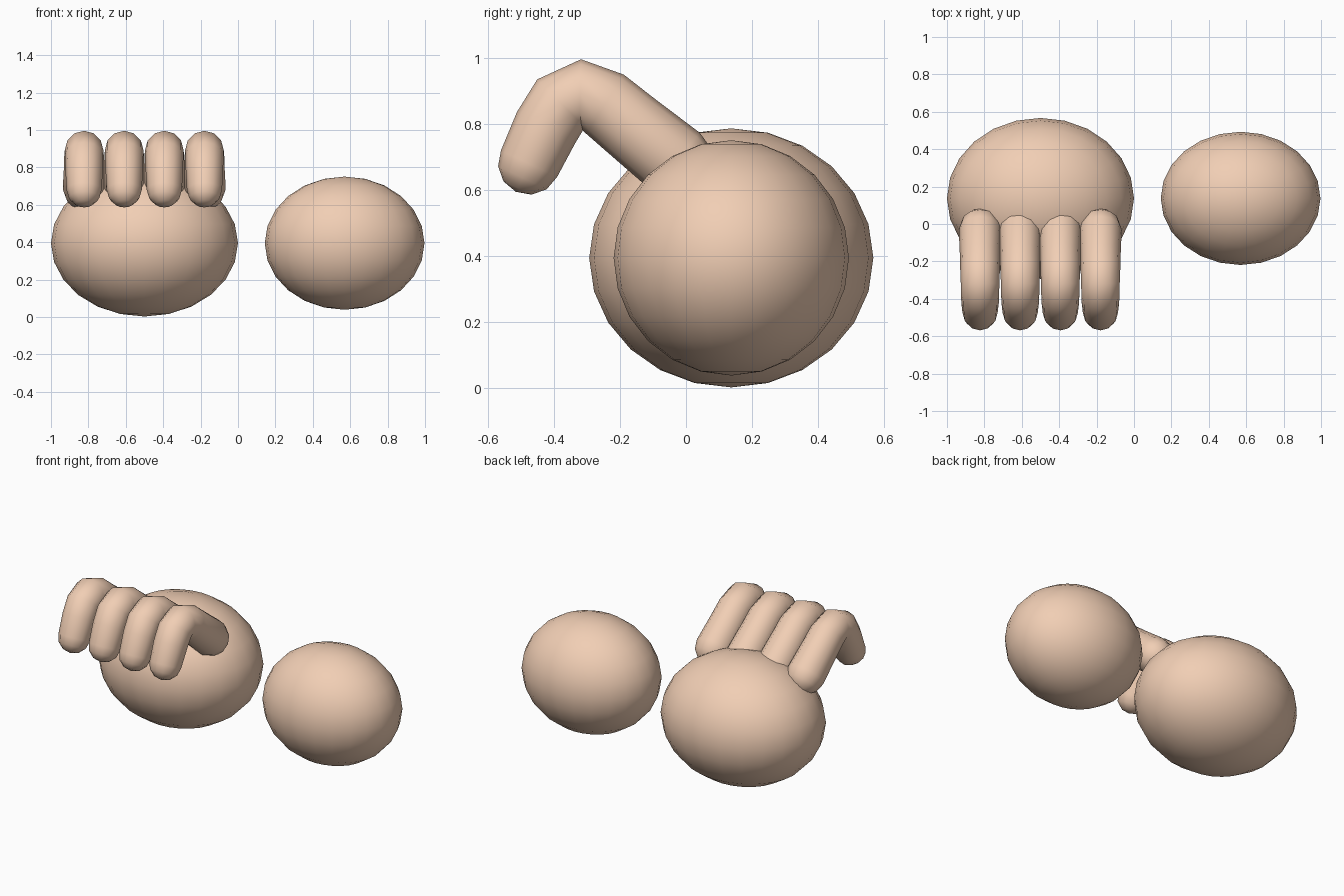
import bpy, bmesh, math
from mathutils import Vector

if "Cube" in bpy.data.objects:
    bpy.data.objects.remove(bpy.data.objects["Cube"])

skin = bpy.data.materials.new("skin")
skin.diffuse_color = (0.88, 0.62, 0.46, 1)
skin.use_nodes = True
skin.node_tree.nodes["Principled BSDF"].inputs["Base Color"].default_value = skin.diffuse_color


def finish(ob, angle):
    ob.data.materials.append(skin)
    bpy.ops.object.select_all(action='DESELECT')
    ob.select_set(True)
    bpy.context.view_layer.objects.active = ob
    bpy.ops.object.shade_smooth_by_angle(angle=math.radians(angle))


def ellipsoid(name, loc, radii):
    bpy.ops.mesh.primitive_uv_sphere_add(segments=24, ring_count=12, radius=1, location=loc)
    ob = bpy.context.object
    ob.name = name
    ob.scale = radii
    bpy.ops.object.transform_apply(location=False, rotation=False, scale=True)
    finish(ob, 60)


def finger(name, x, path, sides=12):
    """Round tube through (y, z, radius) points with domed ends."""
    pts = [Vector((0, y, z)) for y, z, r in path]
    rad = [r for y, z, r in path]
    rings = []  # centre, direction, radius
    d0 = (pts[1] - pts[0]).normalized()
    d1 = (pts[-1] - pts[-2]).normalized()
    for a in (60, 30):
        t = math.radians(a)
        rings.append((pts[0] - d0 * rad[0] * math.sin(t), d0, rad[0] * math.cos(t)))
    for i, p in enumerate(pts):
        a, b = pts[max(i - 1, 0)], pts[min(i + 1, len(pts) - 1)]
        rings.append((p, (b - a).normalized(), rad[i]))
    for a in (30, 60):
        t = math.radians(a)
        rings.append((pts[-1] + d1 * rad[-1] * math.sin(t), d1, rad[-1] * math.cos(t)))

    bm = bmesh.new()
    side = Vector((1, 0, 0))
    loops = []
    for c, d, r in rings:
        up = d.cross(side)
        loops.append([bm.verts.new(c + r * (side * math.cos(k * math.tau / sides)
                                            + up * math.sin(k * math.tau / sides)))
                      for k in range(sides)])
    for a, b in zip(loops, loops[1:]):
        for k in range(sides):
            n = (k + 1) % sides
            bm.faces.new((a[k], a[n], b[n], b[k]))
    start = bm.verts.new(pts[0] - d0 * rad[0])
    end = bm.verts.new(pts[-1] + d1 * rad[-1])
    for k in range(sides):
        n = (k + 1) % sides
        bm.faces.new((start, loops[0][n], loops[0][k]))
        bm.faces.new((end, loops[-1][k], loops[-1][n]))
    bmesh.ops.recalc_face_normals(bm, faces=bm.faces)
    me = bpy.data.meshes.new(name)
    bm.to_mesh(me)
    bm.free()
    ob = bpy.data.objects.new(name, me)
    ob.location.x = x
    bpy.context.collection.objects.link(ob)
    finish(ob, 60)


# palm and the separate fist ball
ellipsoid("palm", (-0.5, 0.137, 0.395), (0.5, 0.43, 0.392))
ellipsoid("ball", (0.57, 0.137, 0.395), (0.427, 0.356, 0.356))

# four curled fingers, fingertip to knuckle
path = [(-0.475, 0.68, 0.094), (-0.423, 0.79, 0.100), (-0.378, 0.863, 0.102),
        (-0.32, 0.893, 0.103), (-0.245, 0.86, 0.106), (-0.167, 0.796, 0.108),
        (-0.03, 0.685, 0.114)]
for i in range(4):
    finger(f"finger_{i + 1}", -0.823 + i * 0.2145, path)
